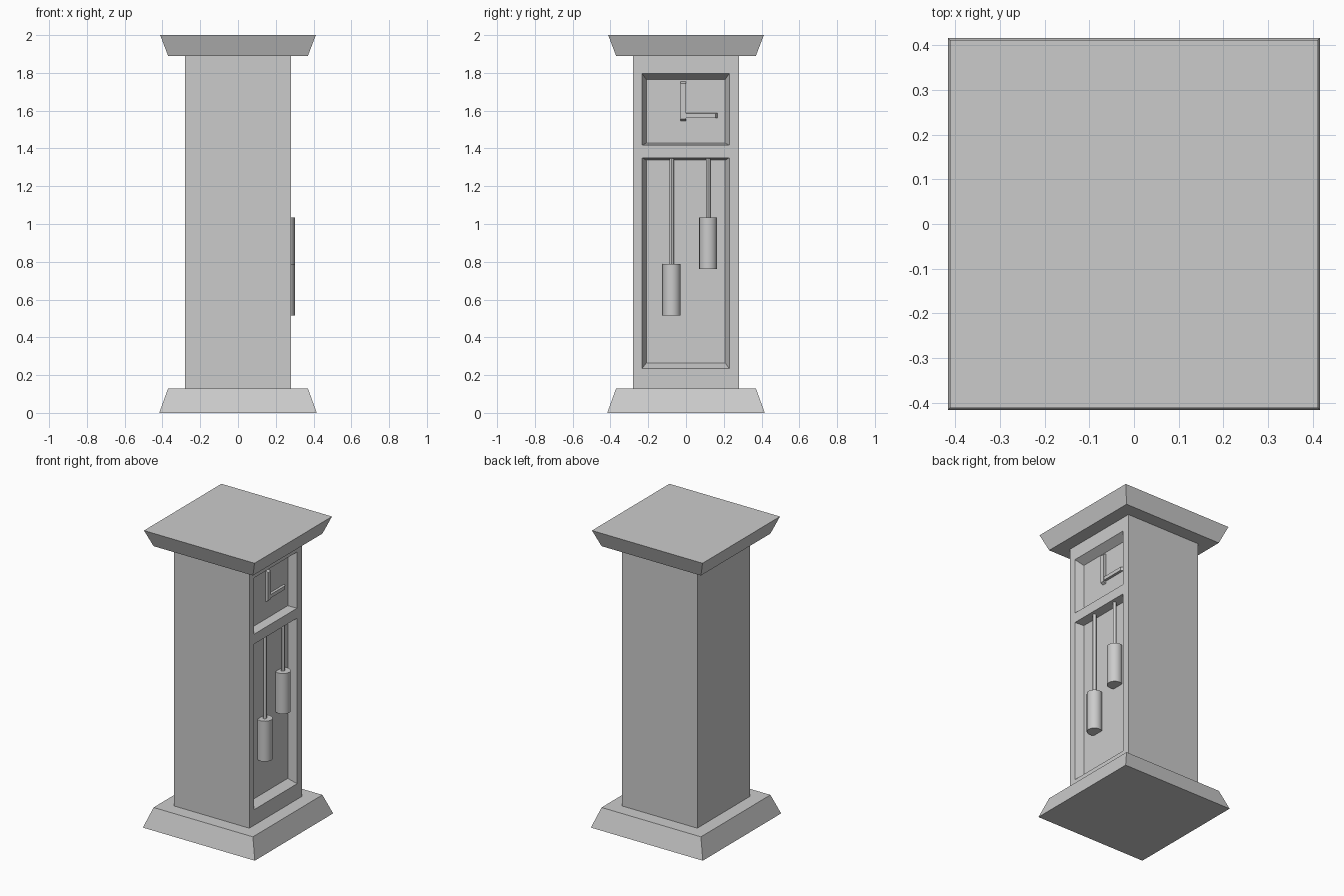
import bpy, bmesh
from mathutils import Vector

if "Cube" in bpy.data.objects:
    bpy.data.objects.remove(bpy.data.objects["Cube"])


def loft(name, ring_a, ring_b):
    """Closed solid between two four-cornered rings."""
    bm = bmesh.new()
    a = [bm.verts.new(p) for p in ring_a]
    b = [bm.verts.new(p) for p in ring_b]
    bm.faces.new(a)
    bm.faces.new(b)
    for i in range(4):
        j = (i + 1) % 4
        bm.faces.new((a[i], a[j], b[j], b[i]))
    bmesh.ops.recalc_face_normals(bm, faces=bm.faces)
    mesh = bpy.data.meshes.new(name)
    bm.to_mesh(mesh)
    bm.free()
    obj = bpy.data.objects.new(name, mesh)
    bpy.context.collection.objects.link(obj)
    return obj


def square(h, z):
    return [Vector((x * h, y * h, z)) for x, y in ((-1, -1), (1, -1), (1, 1), (-1, 1))]


def panel(x, y0, y1, z0, z1):
    return [Vector((x, y, z)) for y, z in ((y0, z0), (y1, z0), (y1, z1), (y0, z1))]


def cylinder(name, r, x, y, z0, z1, sides):
    bpy.ops.mesh.primitive_cylinder_add(vertices=sides, radius=r, depth=z1 - z0,
                                        location=(x, y, (z0 + z1) / 2))
    obj = bpy.context.object
    obj.name = name
    bpy.ops.object.shade_smooth_by_angle()


# Plinth, case and cornice
FACE, BACK = 0.28, 0.226
loft("plinth", square(0.417, 0), square(0.37, 0.13))
case = loft("case", square(FACE, 0.13), square(FACE, 1.89))
loft("cornice", square(0.37, 1.89), square(0.412, 2.0))

# Bevelled recesses for the dial and the weights
recesses = {
    "dial_cutter": ((-0.232, 0.229, 1.417, 1.796), (-0.21, 0.207, 1.428, 1.765)),
    "door_cutter": ((-0.232, 0.229, 0.235, 1.35), (-0.21, 0.207, 0.265, 1.338)),
}
for name, (outer, inner) in recesses.items():
    a, b = panel(FACE, *outer), panel(BACK, *inner)
    cutter = loft(name, [p + (p - q) * 0.2 for p, q in zip(a, b)], b)
    cutter.hide_render = True
    mod = case.modifiers.new(name, 'BOOLEAN')
    mod.operation, mod.solver, mod.object = 'DIFFERENCE', 'EXACT', cutter
    bpy.context.view_layer.objects.active = case
    bpy.ops.object.modifier_apply(modifier=name)
    bpy.data.objects.remove(cutter)

# Clock hands
loft("minute_hand", panel(BACK - 0.005, -0.028, 0.0, 1.542, 1.756),
     panel(BACK + 0.018, -0.028, 0.0, 1.555, 1.745))
loft("hour_hand", panel(BACK - 0.005, -0.012, 0.17, 1.56, 1.588),
     panel(BACK + 0.016, -0.012, 0.157, 1.562, 1.586))

# Hanging weights on rods
for label, y, z0 in (("left", -0.076, 0.515), ("right", 0.117, 0.762)):
    cylinder(label + "_weight", 0.048, 0.253, y, z0, z0 + 0.272, 16)
    cylinder(label + "_rod", 0.012, 0.253, y, z0 + 0.265, 1.348, 12)
